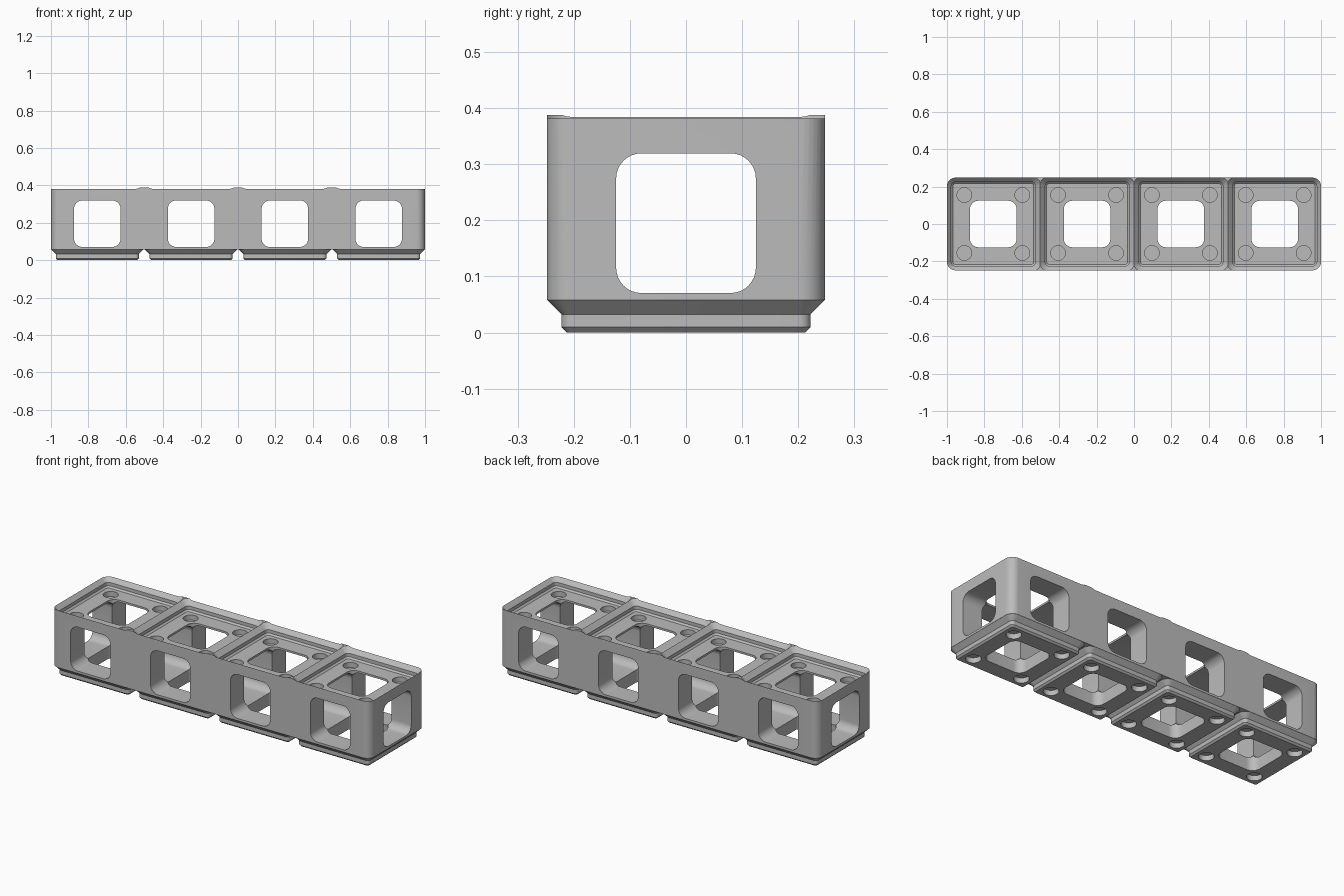
import bpy, bmesh, math

if "Cube" in bpy.data.objects:
    bpy.data.objects.remove(bpy.data.objects["Cube"])

PITCH = 0.5015            # spacing of the four units
CORNER = 0.2027           # centre of every rounded corner, from a unit's middle
UNITS = [PITCH * (i - 1.5) for i in range(4)]
HOLE = 0.1245             # half width of the square tunnels
MID_Z = 0.195             # height of the tunnel centres

grey = bpy.data.materials.new("mid grey")
grey.use_nodes = True
grey.diffuse_color = (0.5, 0.5, 0.5, 1)
grey.node_tree.nodes["Principled BSDF"].inputs["Base Color"].default_value = (0.5, 0.5, 0.5, 1)


def rounded_rect(hx, hy, r, steps=8):
    """Counter-clockwise outline of a rectangle with rounded corners."""
    points = []
    for k, (sx, sy) in enumerate([(1, 1), (-1, 1), (-1, -1), (1, -1)]):
        for i in range(steps + 1):
            a = math.pi / 2 * (k + i / steps)
            points.append((sx * (hx - r) + r * math.cos(a), sy * (hy - r) + r * math.sin(a)))
    return points


def loft(name, layers, place):
    """Solid skinned through (outline, height) layers; place maps to x, y, z."""
    bm = bmesh.new()
    rings = [[bm.verts.new(place(u, v, w)) for u, v in outline] for outline, w in layers]
    for low, high in zip(rings, rings[1:]):
        n = len(low)
        for i in range(n):
            j = (i + 1) % n
            bm.faces.new((low[i], low[j], high[j], high[i]))
    bm.faces.new(rings[0][::-1])
    bm.faces.new(rings[-1])
    bmesh.ops.recalc_face_normals(bm, faces=bm.faces)
    mesh = bpy.data.meshes.new(name)
    bm.to_mesh(mesh)
    bm.free()
    mesh.materials.append(grey)
    obj = bpy.data.objects.new(name, mesh)
    bpy.context.collection.objects.link(obj)
    return obj


def stepped(name, profile, x):
    """Unit-sized square solid from a (half width, height) profile."""
    layers = [(rounded_rect(h, h, h - CORNER), z) for h, z in profile]
    return loft(name, layers, lambda u, v, w: (u + x, v, w))


def combine(target, tool, operation):
    mod = target.modifiers.new(tool.name, "BOOLEAN")
    mod.operation = operation
    mod.solver = "EXACT"
    mod.object = tool
    bpy.context.view_layer.objects.active = target
    bpy.ops.object.modifier_apply(modifier=mod.name)
    bpy.data.objects.remove(tool)


# Long block with rounded vertical corners
block = rounded_rect(1.0, 0.2478, 0.0451)
body = loft("bin_body", [(block, 0.0578), (block, 0.388)], lambda u, v, w: (u, v, w))

# Stepped feet and matching flared sockets on top
foot_profile = [(0.2125, 0), (0.222, 0.0095), (0.222, 0.0325), (0.2474, 0.058), (0.22, 0.0635)]
socket_profile = [(0.216, 0.3305), (0.225, 0.3395), (0.225, 0.3585), (0.2665, 0.40)]
for x in UNITS:
    combine(body, stepped("foot", foot_profile, x), "UNION")
for x in UNITS:
    combine(body, stepped("socket", socket_profile, x), "DIFFERENCE")

# Square tunnels: one lengthwise, then crosswise and vertical in each unit
square = rounded_rect(HOLE, HOLE, 0.045)
combine(body, loft("long_tunnel", [(square, -1.1), (square, 1.1)],
                   lambda u, v, w: (w, u, v + MID_Z)), "DIFFERENCE")
for x in UNITS:
    combine(body, loft("cross_tunnel", [(square, -0.4), (square, 0.4)],
                       lambda u, v, w: (u + x, w, v + MID_Z)), "DIFFERENCE")
    combine(body, loft("vertical_tunnel", [(square, -0.1), (square, 0.5)],
                       lambda u, v, w: (u + x, v, w)), "DIFFERENCE")

# Round blind holes in the corners of every foot and socket floor
circle = rounded_rect(0.039, 0.039, 0.0389)
for x in UNITS:
    for sx in (-1, 1):
        for sy in (-1, 1):
            for low, high in ((-0.05, 0.029), (0.302, 0.36)):
                combine(body, loft("round_hole", [(circle, low), (circle, high)],
                                   lambda u, v, w: (u + x + sx * 0.155, v + sy * 0.155, w)),
                        "DIFFERENCE")

# Smooth curved corners, crisp edges
bpy.ops.object.select_all(action="DESELECT")
body.select_set(True)
bpy.context.view_layer.objects.active = body
bpy.ops.object.shade_smooth_by_angle(angle=math.radians(25))
